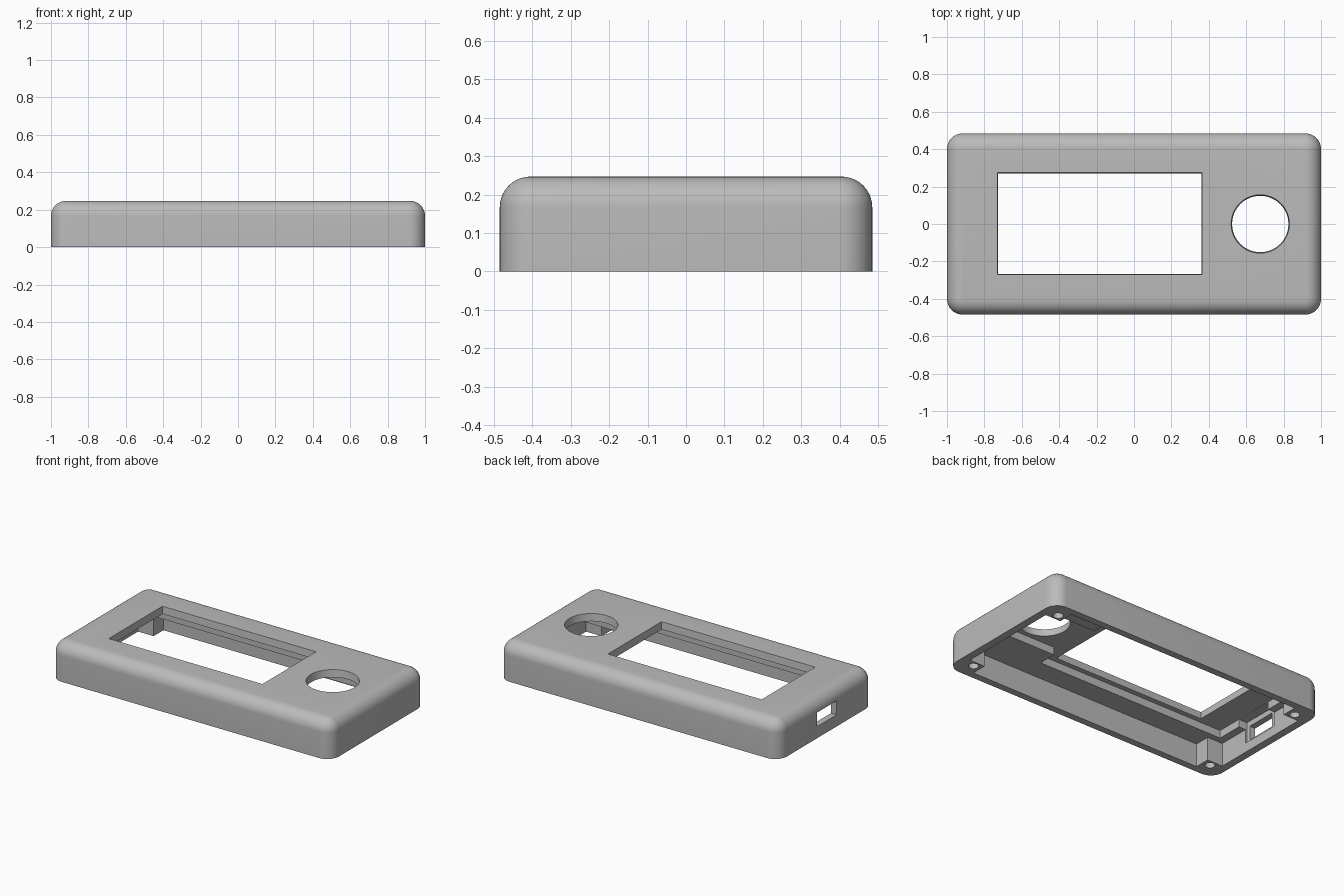
import bpy, bmesh, math

if "Cube" in bpy.data.objects:
    bpy.data.objects.remove(bpy.data.objects["Cube"])

TOP = 0.247


def loft(name, loops):
    """Closed solid from stacked point loops."""
    bm = bmesh.new()
    rings = [[bm.verts.new(p) for p in loop] for loop in loops]
    n = len(rings[0])
    for a, b in zip(rings, rings[1:]):
        for i in range(n):
            j = (i + 1) % n
            bm.faces.new((a[i], a[j], b[j], b[i]))
    bm.faces.new(rings[0][::-1])
    bm.faces.new(rings[-1])
    bmesh.ops.recalc_face_normals(bm, faces=bm.faces)
    mesh = bpy.data.meshes.new(name)
    bm.to_mesh(mesh)
    bm.free()
    ob = bpy.data.objects.new(name, mesh)
    bpy.context.collection.objects.link(ob)
    return ob


def rounded_rect(hx, hy, r, z, steps=10):
    pts = []
    for q, (sx, sy) in enumerate([(1, 1), (-1, 1), (-1, -1), (1, -1)]):
        for k in range(steps + 1):
            a = math.pi / 2 * (q + k / steps)
            pts.append((sx * (hx - r) + r * math.cos(a), sy * (hy - r) + r * math.sin(a), z))
    return pts


def rect(x0, x1, y0, y1, z):
    return [(x0, y0, z), (x1, y0, z), (x1, y1, z), (x0, y1, z)]


def circle(x, y, r, z, n):
    return [(x + r * math.cos(2 * math.pi * i / n), y + r * math.sin(2 * math.pi * i / n), z)
            for i in range(n)]


def cut(body, cutter):
    cutter.hide_render = True
    mod = body.modifiers.new("cut", 'BOOLEAN')
    mod.operation = 'DIFFERENCE'
    mod.solver = 'EXACT'
    mod.object = cutter
    bpy.context.view_layer.objects.active = body
    bpy.ops.object.modifier_apply(modifier=mod.name)
    bpy.data.objects.remove(cutter)


def cut_box(body, x0, x1, y0, y1, z0, z1):
    cut(body, loft("box_cutter", [rect(x0, x1, y0, y1, z0), rect(x0, x1, y0, y1, z1)]))


# outer shell with rounded corners and filleted top edge
fillet = 0.08
loops = [rounded_rect(1, 0.485, 0.085, 0)]
for k in range(11):
    a = math.pi / 2 * k / 10
    inset = fillet * (1 - math.cos(a))
    loops.append(rounded_rect(1 - inset, 0.485 - inset, 0.085 - inset,
                              TOP - fillet + fillet * math.sin(a)))
case = loft("case_cover", loops)

# lower cavity, leaving four square corner bosses
cut_box(case, -0.95, 0.95, -0.34, 0.34, -0.1, 0.15)
cut_box(case, -0.84, 0.84, -0.44, 0.44, -0.1, 0.15)

# upper recesses for the screen and the knob
cut_box(case, -0.90, 0.45, -0.30, 0.30, 0.1, 0.20)
cut_box(case, 0.40, 0.93, -0.18, 0.18, 0.1, 0.20)

# connector pocket and port in the left wall
cut_box(case, -0.96, -0.85, -0.13, 0.13, 0.06, 0.199)
cut_box(case, -1.1, -0.9, -0.105, 0.095, 0.075, 0.165)

# screen window and knob hole, slightly tapered
t = 0.01
cut(case, loft("window_cutter", [rect(-0.722, 0.355, -0.262, 0.265, 0.15),
                                 rect(-0.722 - t, 0.355 + t, -0.262 - t, 0.265 + t, TOP + 0.01)]))
cut(case, loft("knob_hole_cutter", [circle(0.675, 0, 0.145, 0.15, 48),
                                    circle(0.675, 0, 0.157, TOP + 0.01, 48)]))

# screw holes in the corner bosses
for sx in (-1, 1):
    for sy in (-1, 1):
        cut(case, loft("screw_cutter", [circle(sx * 0.89, sy * 0.38, 0.03, -0.05, 24),
                                        circle(sx * 0.89, sy * 0.38, 0.03, 0.13, 24)]))

# single grey plastic
grey = bpy.data.materials.new("grey plastic")
grey.diffuse_color = (0.5, 0.5, 0.5, 1)
grey.use_nodes = True
grey.node_tree.nodes["Principled BSDF"].inputs["Base Color"].default_value = grey.diffuse_color
case.data.materials.clear()
case.data.materials.append(grey)
for p in case.data.polygons:
    p.material_index = 0

bpy.ops.object.select_all(action='DESELECT')
case.select_set(True)
bpy.context.view_layer.objects.active = case
bpy.ops.object.shade_smooth_by_angle(angle=math.radians(30))
